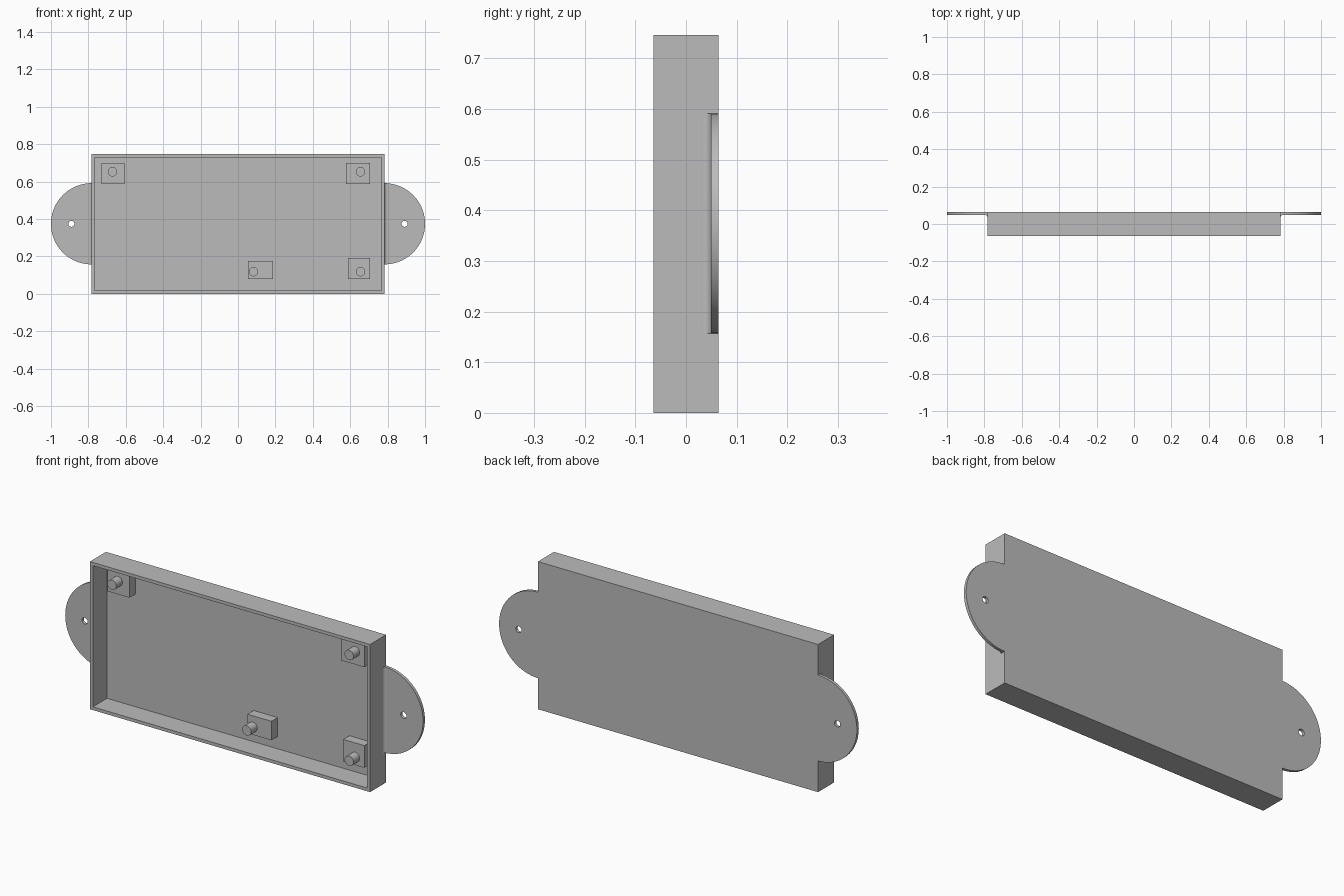
import bpy, bmesh, math
from mathutils import Matrix, Vector

cube = bpy.data.objects.get("Cube")
if cube:
    bpy.data.objects.remove(cube, do_unlink=True)

grey = bpy.data.materials.new("plain grey")
grey.use_nodes = True
COLOUR = (0.5, 0.5, 0.5, 1)
grey.diffuse_color = COLOUR
grey.node_tree.nodes["Principled BSDF"].inputs["Base Color"].default_value = COLOUR

HALF_W, HALF_D, HEIGHT = 0.783, 0.064, 0.746
WALL, FLOOR_Y, MID_Z = 0.023, 0.049, 0.374


def finish(name, bm, smooth=False):
    bmesh.ops.recalc_face_normals(bm, faces=bm.faces)
    mesh = bpy.data.meshes.new(name)
    bm.to_mesh(mesh)
    bm.free()
    mesh.materials.append(grey)
    obj = bpy.data.objects.new(name, mesh)
    bpy.context.collection.objects.link(obj)
    if smooth:
        bpy.ops.object.select_all(action="DESELECT")
        obj.select_set(True)
        bpy.context.view_layer.objects.active = obj
        bpy.ops.object.shade_smooth_by_angle(angle=math.radians(30))
    return obj


def box(x0, x1, y0, y1, z0, z1):
    bm = bmesh.new()
    centre = Vector((x0 + x1, y0 + y1, z0 + z1)) / 2
    size = (x1 - x0, y1 - y0, z1 - z0)
    bmesh.ops.create_cube(bm, size=1, matrix=Matrix.Translation(centre) @ Matrix.Diagonal((*size, 1)))
    return bm


def cylinder(x, z, radius, y0, y1, sides=32):
    bm = bmesh.new()
    place = Matrix.Translation((x, (y0 + y1) / 2, z)) @ Matrix.Rotation(math.pi / 2, 4, "X")
    bmesh.ops.create_cone(bm, cap_ends=True, segments=sides, radius1=radius,
                          radius2=radius, depth=y1 - y0, matrix=place)
    return bm


def prism(points, offset):
    bm = bmesh.new()
    face = bm.faces.new([bm.verts.new(p) for p in points])
    side = bmesh.ops.extrude_face_region(bm, geom=[face])
    moved = [v for v in side["geom"] if isinstance(v, bmesh.types.BMVert)]
    bmesh.ops.translate(bm, verts=moved, vec=offset)
    return bm


# Open tray: front face inset to a rim, then pushed back to the floor
bm = box(-HALF_W, HALF_W, -HALF_D, HALF_D, 0, HEIGHT)
front = min(bm.faces, key=lambda f: f.calc_center_median().y)
bmesh.ops.inset_region(bm, faces=[front], thickness=WALL)
pocket = bmesh.ops.extrude_face_region(bm, geom=[front])
bmesh.ops.translate(bm, vec=(0, FLOOR_Y + HALF_D, 0),
                    verts=[v for v in pocket["geom"] if isinstance(v, bmesh.types.BMVert)])
if front.is_valid:
    bmesh.ops.delete(bm, geom=[front], context="FACES_ONLY")
finish("tray", bm)

# Half-round mounting ears with a screw hole and a fillet against the tray
RADIUS, HOLE, FILLET = 0.217, 0.016, 0.015
for name, side in (("left", 1), ("right", -1)):
    arc = [math.pi * (i / 48 - 0.5) for i in range(49)]
    outline = [(side * (HALF_W + RADIUS * math.cos(a)), FLOOR_Y, MID_Z + RADIUS * math.sin(a))
               for a in arc]
    ear = finish(name + "_ear", prism(outline, (0, HALF_D - FLOOR_Y, 0)), True)
    cutter = finish(name + "_hole_cutter", cylinder(side * 0.891, MID_Z, HOLE, 0, 0.1))
    cutter.hide_render = True
    cutter.hide_set(True)
    cut = ear.modifiers.new("screw hole", "BOOLEAN")
    cut.operation = "DIFFERENCE"
    cut.solver = "EXACT"
    cut.object = cutter

    quarter = [math.pi / 2 * i / 8 for i in range(9)]
    low = MID_Z - RADIUS
    profile = [(side * HALF_W, FLOOR_Y, low)]
    profile += [(side * (HALF_W + FILLET * (1 - math.cos(a))),
                 FLOOR_Y - FILLET * (1 - math.sin(a)), low) for a in quarter]
    finish(name + "_ear_fillet", prism(profile, (0, 0, 2 * RADIUS)), True)

# Standoff blocks with locating pins: x range, z range, pin centre
STANDOFFS = {
    "upper_right": (-0.73, -0.607, 0.586, 0.70, -0.671, 0.652),
    "upper_left": (0.577, 0.706, 0.586, 0.70, 0.655, 0.652),
    "lower_left": (0.588, 0.706, 0.078, 0.19, 0.655, 0.118),
    "lower_middle": (0.053, 0.187, 0.078, 0.174, 0.083, 0.118),
}
for name, (x0, x1, z0, z1, px, pz) in STANDOFFS.items():
    finish(name + "_standoff", box(x0, x1, 0, FLOOR_Y + 0.002, z0, z1))
    finish(name + "_pin", cylinder(px, pz, 0.025, -0.049, 0.002), True)
